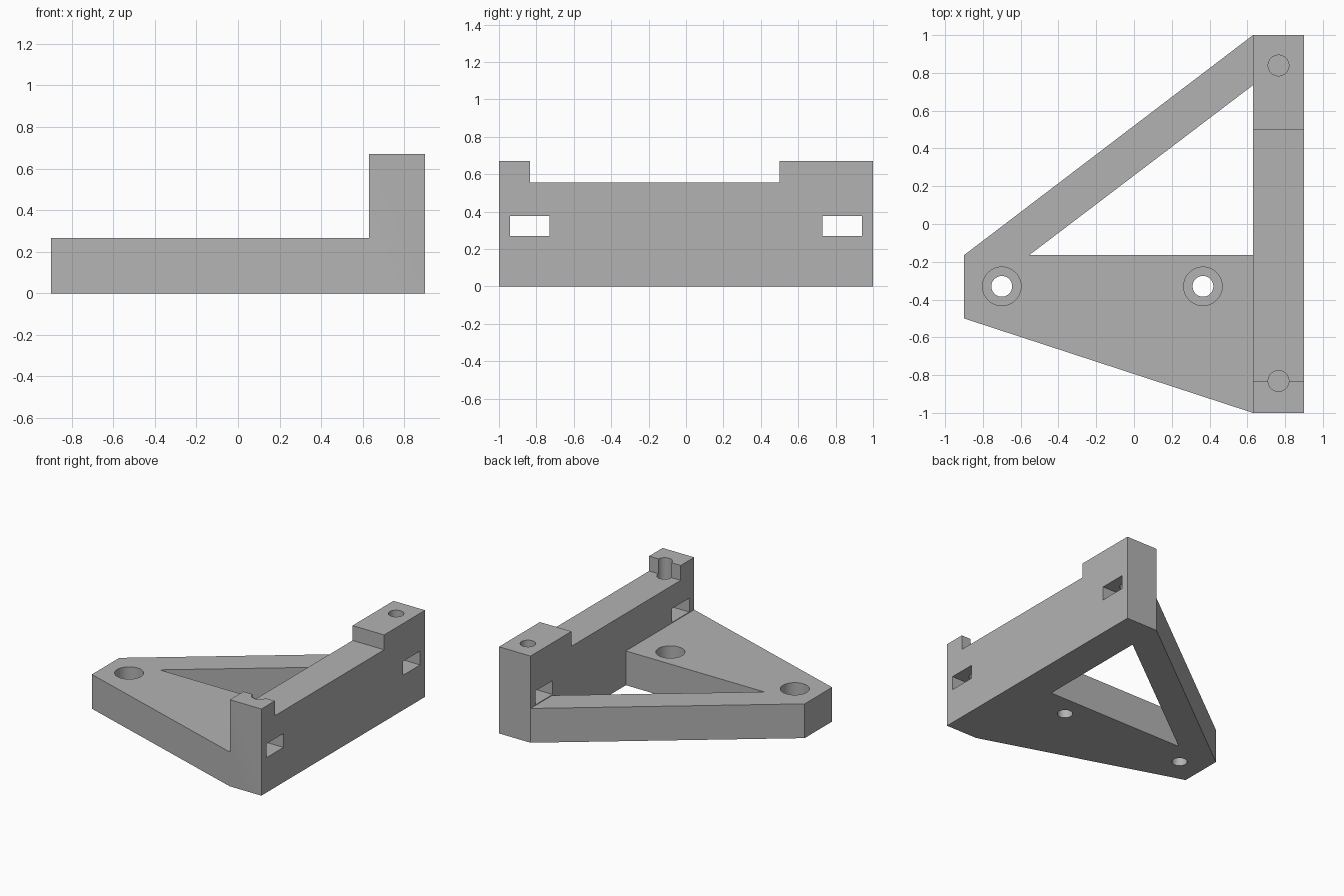
import bpy, bmesh
from math import radians

if "Cube" in bpy.data.objects:
    bpy.data.objects.remove(bpy.data.objects["Cube"], do_unlink=True)

WALL_X = 0.63      # inner face of the upright wall
PLATE_Z = 0.265    # top of the base plate

grey = bpy.data.materials.new("plain grey")
grey.use_nodes = True
grey.diffuse_color = (0.45, 0.45, 0.45, 1)
grey.node_tree.nodes["Principled BSDF"].inputs["Base Color"].default_value = (0.45, 0.45, 0.45, 1)


def prism(name, outline, z0, z1):
    """Extrude a flat outline from z0 up to z1."""
    bm = bmesh.new()
    face = bm.faces.new([bm.verts.new((x, y, z0)) for x, y in outline])
    up = bmesh.ops.extrude_face_region(bm, geom=[face])
    bmesh.ops.translate(bm, vec=(0, 0, z1 - z0),
                        verts=[v for v in up["geom"] if isinstance(v, bmesh.types.BMVert)])
    bmesh.ops.recalc_face_normals(bm, faces=bm.faces)
    mesh = bpy.data.meshes.new(name)
    bm.to_mesh(mesh)
    bm.free()
    mesh.materials.append(grey)
    obj = bpy.data.objects.new(name, mesh)
    bpy.context.collection.objects.link(obj)
    return obj


def block(name, x0, x1, y0, y1, z0, z1):
    return prism(name, [(x0, y0), (x1, y0), (x1, y1), (x0, y1)], z0, z1)


def cylinder(name, x, y, radius, z0, z1):
    bpy.ops.mesh.primitive_cylinder_add(vertices=48, radius=radius, depth=z1 - z0,
                                        location=(x, y, (z0 + z1) / 2))
    obj = bpy.context.object
    obj.name = name
    obj.data.materials.append(grey)
    return obj


def cut(target, cutter):
    """Subtract the cutter and discard it."""
    mod = target.modifiers.new("cut", "BOOLEAN")
    mod.operation, mod.solver, mod.object = "DIFFERENCE", "EXACT", cutter
    bpy.context.view_layer.objects.active = target
    bpy.ops.object.modifier_apply(modifier=mod.name)
    bpy.data.objects.remove(cutter, do_unlink=True)


# Solid footprint at full wall height
bracket = prism("mounting_bracket", [(-0.9, -0.165), (-0.9, -0.5), (WALL_X, -1), (0.9, -1),
                                     (0.9, 1), (WALL_X, 1)], 0, 0.67)

# Lower the base plate, then the middle of the wall
cut(bracket, block("plate_clearance", -1.2, WALL_X, -1.2, 1.2, PLATE_Z, 1))
cut(bracket, block("wall_recess", 0.5, 1, -0.835, 0.5, 0.555, 1))

# Triangular opening between arm, plate and wall
cut(bracket, prism("triangle_opening", [(-0.555, -0.165), (WALL_X, -0.165), (WALL_X, 0.735)],
                   -0.1, 0.4))

# Counterbored screw holes in the plate
for x in (-0.7, 0.365):
    cut(bracket, cylinder("screw_hole", x, -0.33, 0.055, -0.1, 0.5))
    cut(bracket, cylinder("counterbore", x, -0.33, 0.102, 0.08, 0.5))

# Nut slots through the wall with vertical bolt holes above them
for y in (-0.835, 0.835):
    cut(bracket, block("nut_slot", 0.5, 1, y - 0.105, y + 0.105, 0.27, 0.377))
    cut(bracket, cylinder("bolt_hole", 0.765, y + 0.004, 0.055, 0.32, 0.8))

bpy.ops.object.select_all(action="DESELECT")
bracket.select_set(True)
bpy.context.view_layer.objects.active = bracket
bpy.ops.object.shade_smooth_by_angle(angle=radians(30))
